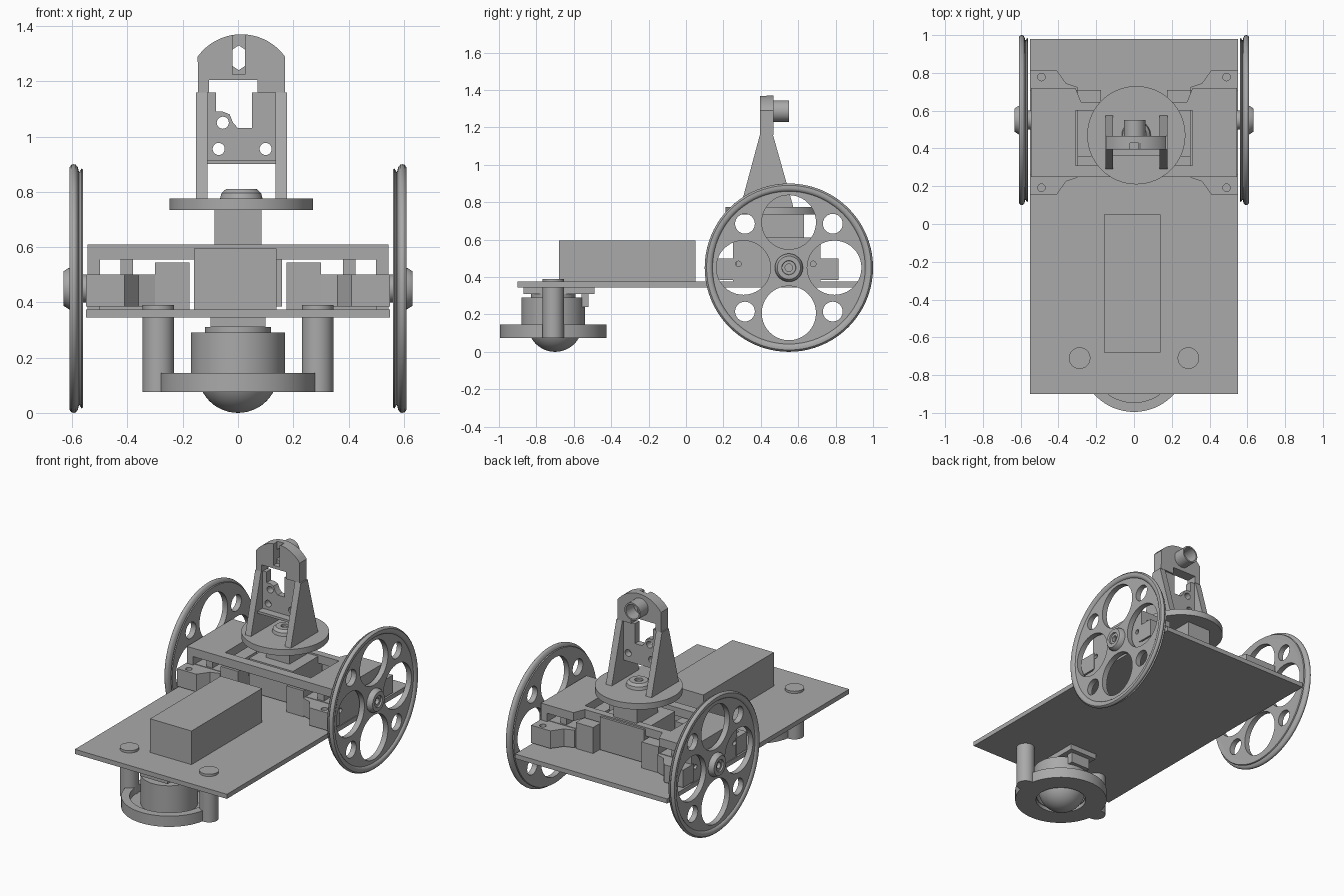
import bpy
import bmesh
from math import sin, cos, pi, radians
from mathutils import Matrix

cube = bpy.data.objects.get("Cube")
if cube:
    bpy.data.objects.remove(cube, do_unlink=True)

GREY = (0.4, 0.4, 0.4, 1)
mat = bpy.data.materials.new("plain grey")
mat.use_nodes = True
mat.diffuse_color = GREY
shader = mat.node_tree.nodes["Principled BSDF"]
shader.inputs["Base Color"].default_value = GREY
shader.inputs["Roughness"].default_value = 0.6

# Local u, v, w directions for shapes drawn in each plane
FRAMES = {
    "xy": Matrix.Identity(4),
    "xz": Matrix(((1, 0, 0, 0), (0, 0, 1, 0), (0, 1, 0, 0), (0, 0, 0, 1))),
    "yz": Matrix(((0, 0, 1, 0), (1, 0, 0, 0), (0, 1, 0, 0), (0, 0, 0, 1))),
}


def finish(name, bm):
    """Turn a bmesh into a coloured object with smooth curves and sharp edges."""
    bmesh.ops.remove_doubles(bm, verts=bm.verts, dist=1e-5)
    bmesh.ops.recalc_face_normals(bm, faces=bm.faces)
    mesh = bpy.data.meshes.new(name)
    bm.to_mesh(mesh)
    bm.free()
    mesh.materials.append(mat)
    obj = bpy.data.objects.new(name, mesh)
    bpy.context.collection.objects.link(obj)
    bpy.ops.object.select_all(action="DESELECT")
    obj.select_set(True)
    bpy.context.view_layer.objects.active = obj
    bpy.ops.object.shade_smooth_by_angle(angle=radians(35))
    return obj


def box(name, x, y, z):
    bm = bmesh.new()
    bmesh.ops.create_cube(bm, size=1)
    for v in bm.verts:
        v.co = [(a + b) / 2 + c * (b - a) for (a, b), c in zip((x, y, z), v.co)]
    return finish(name, bm)


def circle(u, v, r, n=40):
    return [(u + r * cos(2 * pi * i / n), v + r * sin(2 * pi * i / n)) for i in range(n)]


def rect(u0, u1, v0, v1):
    return [(u0, v0), (u1, v0), (u1, v1), (u0, v1)]


def sheet(name, plane, w0, w1, *outlines):
    """Extruded flat shape; outlines inside the first one become holes."""
    curve = bpy.data.curves.new(name, "CURVE")
    curve.dimensions = "2D"
    curve.fill_mode = "BOTH"
    curve.extrude = (w1 - w0) / 2
    for pts in outlines:
        spline = curve.splines.new("POLY")
        spline.points.add(len(pts) - 1)
        for p, (u, v) in zip(spline.points, pts):
            p.co = (u, v, 0, 1)
        spline.use_cyclic_u = True
    temp = bpy.data.objects.new(name + "_outline", curve)
    bpy.context.collection.objects.link(temp)
    graph = bpy.context.evaluated_depsgraph_get()
    mesh = bpy.data.meshes.new_from_object(temp.evaluated_get(graph))
    bm = bmesh.new()
    bm.from_mesh(mesh)
    bpy.data.objects.remove(temp, do_unlink=True)
    bpy.data.meshes.remove(mesh)
    bm.transform(FRAMES[plane] @ Matrix.Translation((0, 0, (w0 + w1) / 2)))
    return finish(name, bm)


def lathe(name, plane, centre, profile, closed=False, n=64):
    """Spin (radius, height) points about the axis square to the plane."""
    bm = bmesh.new()
    rings = [[bm.verts.new((r * cos(2 * pi * i / n), r * sin(2 * pi * i / n), h))
              for i in range(n)] for r, h in profile]
    pairs = list(zip(rings, rings[1:])) + ([(rings[-1], rings[0])] if closed else [])
    for a, b in pairs:
        for i in range(n):
            j = (i + 1) % n
            bm.faces.new((a[i], a[j], b[j], b[i]))
    bmesh.ops.dissolve_degenerate(bm, dist=1e-6, edges=bm.edges)
    bm.transform(FRAMES[plane] @ Matrix.Translation((*centre, 0)))
    return finish(name, bm)


def cylinder(name, plane, centre, r, h0, h1):
    return lathe(name, plane, centre, [(0, h0), (r, h0), (r, h1), (0, h1)])


def tube(name, plane, centre, r0, r1, h0, h1):
    return lathe(name, plane, centre, [(r0, h0), (r1, h0), (r1, h1), (r0, h1)], True)


# Base plate and battery
box("base_plate", (-.55, .55), (-.9, .98), (.345, .375))
box("battery_box", (-.16, .14), (-.68, .05), (.375, .595))

# Ball caster under the front
C = (0, -.71)
sheet("caster_floor", "xy", .075, .1, circle(*C, .285, 64), circle(*C, .155, 64))
tube("caster_rim", "xy", C, .235, .285, .1, .145)
tube("caster_housing", "xy", C, .15, .17, .1, .28)
cylinder("caster_housing_cap", "xy", C, .17, .27, .29)
cylinder("caster_neck", "xy", C, .12, .29, .31)
box("caster_bracket", (-.1, .1), (-.87, -.49), (.31, .345))
box("caster_tab", (-.07, .07), (-.56, -.52), (.24, .31))
ball = [(.146 * sin(pi * i / 24), .146 - .146 * cos(pi * i / 24)) for i in range(25)]
lathe("caster_ball", "xy", (0, -.7), ball)

# Mirrored parts
for side, s in (("left", 1), ("right", -1)):
    def mx(a, b):
        return tuple(sorted((s * a, s * b)))

    cylinder(side + "_caster_post", "xy", (s * .288, -.71), .057, .075, .39)

    # Wheel: perforated disc, grooved rim, hub
    holes = []
    for k in range(4):
        a = k * pi / 2
        holes.append(circle(.55 + .243 * cos(a), .45 + .243 * sin(a), .145))
        a += pi / 4
        holes.append(circle(.55 + .332 * cos(a), .45 + .332 * sin(a), .053, 24))
    sheet(side + "_wheel_disc", "yz", *mx(.562, .598), circle(.55, .45, .415, 80), *holes)
    rim = [(.40, .562), (.43, .56), (.434, .566), (.42, .575), (.44, .58), (.448, .587),
           (.45, .594), (.448, .602), (.44, .609), (.425, .61), (.415, .606), (.408, .598)]
    lathe(side + "_wheel_rim", "yz", (.55, .45), [(r, s * h) for r, h in rim], True, 80)
    hub = [(0, .5), (.05, .5), (.05, .56), (.075, .56), (.075, .612), (.062, .632),
           (.038, .632), (.036, .622), (.02, .622), (.02, .6), (0, .6)]
    lathe(side + "_wheel_hub", "yz", (.55, .45), [(r, s * h) for r, h in hub])

    # Drive servo, its side wall and the front and back mounting ears
    box(side + "_servo_body", mx(.3, .5), (.27, .70), (.375, .5))
    box(side + "_servo_post", mx(.38, .425), (.28, .69), (.5, .56))
    for end, y0, y1 in (("front", .25, .36), ("back", .62, .71)):
        box(f"{side}_{end}_servo_block", mx(.175, .3), (y0, y1), (.375, .545))
    sheet(side + "_frame_wall", "yz", *mx(.5, .545), rect(.25, .72, .375, .57),
          circle(.28, .47, .015, 16), circle(.68, .47, .015, 16))
    for end, d in (("front", -1), ("back", 1)):
        ear = [(s * x, .485 + d * y) for x, y in
               ((.55, .22), (.55, .33), (.41, .33), (.36, .26), (.3, .24), (.3, .22))]
        sheet(f"{side}_{end}_ear", "xy", .385, .5, ear,
              circle(s * .49, .485 + d * .293, .02, 20))

# Servo frame top with notched back edge and central opening
edge = [(.545, .25), (.545, .72), (.31, .72), (.28, .645)]
frame = edge + [(-x, y) for x, y in reversed(edge)]
sheet("frame_top", "xy", .555, .61, frame, rect(-.31, .31, .31, .6))
box("pan_servo", (-.16, .16), (.34, .66), (.385, .6))
box("pan_neck", (-.085, .085), (.41, .63), (.6, .74))

# Turntable
T = (.012, .47)
cylinder("turntable", "xy", T, .26, .735, .775)
lathe("turntable_hub", "xy", T,
      [(0, .77), (.078, .77), (.072, .795), (.055, .81), (.025, .81), (.025, .795), (0, .795)])

# Sensor tower: tapered sides and a pierced panel
gusset = [(.29, .77), (.395, 1.16), (.465, 1.16), (.575, .77)]
sheet("tower_right_side", "yz", -.152, -.11, gusset)
sheet("tower_left_side", "yz", .135, .178, gusset)
panel = [(-.112, .91), (.137, .91), (.137, 1.16), (.05, 1.16), (.05, 1.03), (0, 1.03),
         (-.018, 1.05), (-.03, 1.08), (-.055, 1.09), (-.08, 1.09), (-.08, 1.16), (-.112, 1.16)]
sheet("tower_panel", "xz", .41, .455, panel, circle(-.055, 1.05, .022, 20),
      circle(-.07, .955, .022, 20), circle(.1, .955, .022, 20))
box("tower_ledge", (-.112, .137), (.36, .455), (.9, .915))

# Rounded sensor head: slotted front layer, pierced back layer, lens tube
arc = [(.012 + .195 * sin(radians(a)), 1.175 + .195 * cos(radians(a)))
       for a in range(54, -55, -6)]
slot = [(.025, 1.365), (.025, 1.225), (-.02, 1.225), (-.02, 1.365)]
under = [(-.145, 1.16), (-.105, 1.16), (-.105, 1.205), (.07, 1.205), (.07, 1.16), (.17, 1.16)]
top_right = [p for p in arc if p[0] > .03]
top_left = [p for p in arc if p[0] < -.025]
sheet("head_front", "xz", .395, .43, under + top_right + slot + top_left)
hexagon = [(.003, 1.24), (.025, 1.255), (.025, 1.315), (.003, 1.33), (-.02, 1.315), (-.02, 1.255)]
sheet("head_back", "xz", .43, .467, under + arc, hexagon)
tube("lens_tube", "xz", (.003, 1.287), .047, .057, .46, .55)
